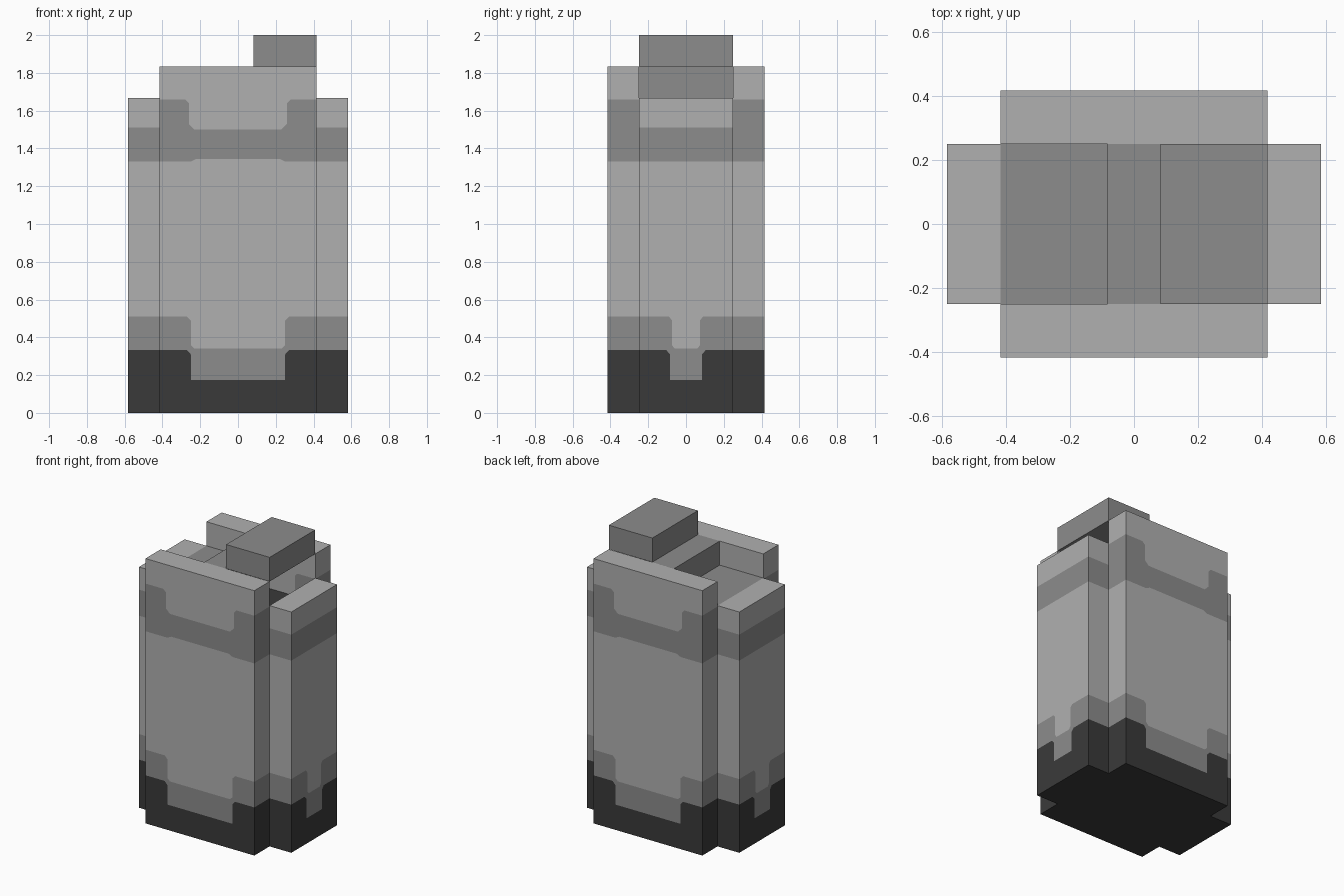
import bpy
import bmesh
from mathutils import Matrix, Vector

cube = bpy.data.objects.get("Cube")
if cube:
    bpy.data.objects.remove(cube, do_unlink=True)


def make_material(name, value):
    mat = bpy.data.materials.new(name)
    mat.use_nodes = True
    colour = (value, value, value, 1.0)
    mat.diffuse_color = colour
    mat.node_tree.nodes["Principled BSDF"].inputs["Base Color"].default_value = colour
    return mat


LIGHT = make_material("light grey", 0.434)
MID = make_material("mid grey", 0.263)
DARK = make_material("charcoal", 0.042)
U = 1 / 6  # module of the blocky design


def add_object(name, bm, materials):
    bmesh.ops.recalc_face_normals(bm, faces=bm.faces[:])
    mesh = bpy.data.meshes.new(name)
    bm.to_mesh(mesh)
    bm.free()
    for mat in materials:
        mesh.materials.append(mat)
    obj = bpy.data.objects.new(name, mesh)
    bpy.context.collection.objects.link(obj)
    return obj


def box(name, lo, hi, mat):
    lo, hi = Vector(lo), Vector(hi)
    bm = bmesh.new()
    bmesh.ops.create_cube(bm, size=1)
    bmesh.ops.scale(bm, vec=hi - lo, verts=bm.verts[:])
    bmesh.ops.translate(bm, vec=(lo + hi) / 2, verts=bm.verts[:])
    return add_object(name, bm, [mat])


def banded_wall(name, half, height, borders, turn, offset):
    """Upright slab one module thick, split into colour bands by mirrored border lines."""
    lines = [[(half, 0)]] + borders + [[(half, height)]]
    bm = bmesh.new()
    rows = []
    for line in lines:
        points = [(-u, z) for u, z in line] + [(u, z) for u, z in reversed(line)]
        rows.append([[bm.verts.new((u, y, z)) for u, z in points] for y in (0, U)])
    # Bottom and top caps
    for row, index in ((rows[0], 0), (rows[-1], 2)):
        bm.faces.new(row[0] + row[1][::-1]).material_index = index
    # Bands from the base up: charcoal, mid, light, mid, light
    for (low, high), index in zip(zip(rows, rows[1:]), (0, 1, 2, 1, 2)):
        faces = [bm.faces.new(low[s] + high[s][::-1]) for s in (0, 1)]
        faces += [bm.faces.new((low[0][e], low[1][e], high[1][e], high[0][e])) for e in (0, -1)]
        for face in faces:
            face.material_index = index
    bm.transform(Matrix.Rotation(turn, 4, "Z") @ Matrix.Translation((0, offset, 0)))
    return add_object(name, bm, [DARK, MID, LIGHT])


# Border lines, from the outer edge towards the centre
W, S = 2.5 * U, 1.5 * U
wide_borders = [
    [(W, .333), (.27, .333), (.25, .31), (.25, .175)],
    [(W, .51), (.27, .51), (.25, .49), (.25, .36), (.23, .34)],
    [(W, 1.33), (.25, 1.33), (.22, 1.345)],
    [(W, 1.66), (.28, 1.66), (.26, 1.64), (.26, 1.53), (.23, 1.5)],
]
narrow_borders = [
    [(S, .333), (.105, .333), (.085, .31), (.085, .175)],
    [(S, .51), (.09, .51), (.075, .49), (.075, .36), (.06, .34)],
    [(S, 1.33)],
    [(S, 1.51)],
]

# Four walls around the cavity
PI = 3.14159265
banded_wall("back_wall", W, 11 * U, wide_borders, 0, S)
banded_wall("front_wall", W, 11 * U, wide_borders, PI, S)
banded_wall("right_wall", S, 10 * U, narrow_borders, PI / 2, W)
banded_wall("left_wall", S, 10 * U, narrow_borders, -PI / 2, W)

# Dark filling inside the walls
box("inner_core", (-W, -S, 0), (W, S, 9 * U), DARK)

# Tilted lid made of three rising steps
lid_steps = [("lid_low_step", -W, -U / 2, .253),
             ("lid_middle_step", -U / 2, U / 2, .253),
             ("lid_high_step", U / 2, W, .249)]
for i, (name, x0, x1, depth) in enumerate(lid_steps):
    box(name, (x0, -depth, (9 + i) * U), (x1, depth, (10 + i) * U), MID)
